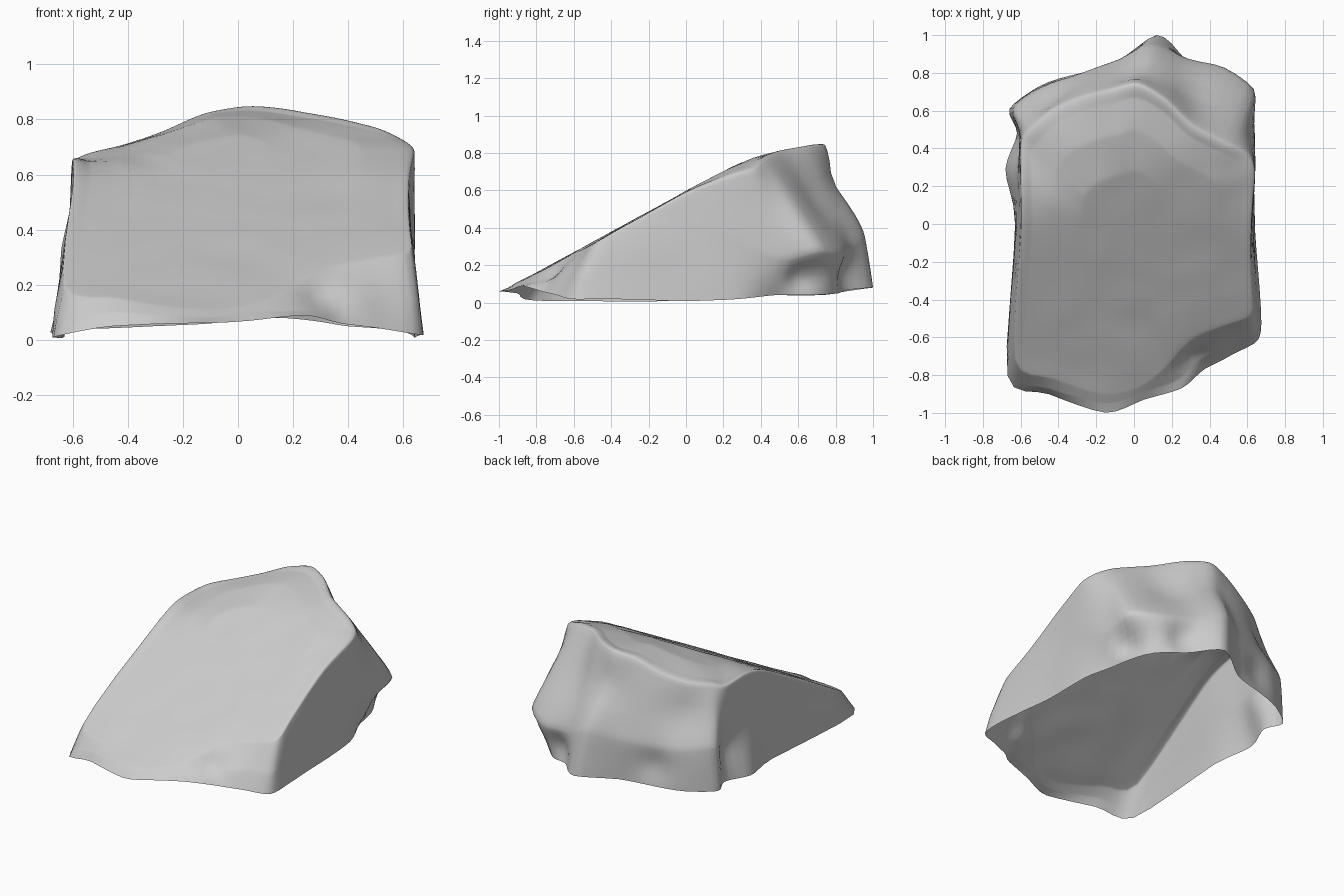
import bpy
import bmesh
from math import exp, sqrt
from mathutils import Vector, noise

default_cube = bpy.data.objects.get("Cube")
if default_cube:
    bpy.data.objects.remove(default_cube, do_unlink=True)


def ring(points):
    """Turn points given in hundredths into vectors."""
    return [Vector(point) / 100 for point in points]


def spline(before, start, end, after, t, tension):
    """Cardinal interpolation between start and end."""
    leave = (end - before) * tension
    arrive = (after - start) * tension
    chord = end - start
    square = 3 * chord - 2 * leave - arrive
    cubic = leave + arrive - 2 * chord
    return start + leave * t + square * t ** 2 + cubic * t ** 3


def smooth_path(points, steps, closed, tension):
    """Sample a smooth path passing through every control point."""
    count = len(points)
    result = []
    for i in range(count if closed else count - 1):
        wanted = (i - 1, i, i + 1, i + 2)
        if closed:
            control = [points[j % count] for j in wanted]
        else:
            control = [points[max(0, min(count - 1, j))] for j in wanted]
        result += [spline(*control, step / steps, tension)
                   for step in range(steps)]
    if not closed:
        result.append(points[-1])
    return result


# Open lower rim, from the front tip towards +x and around
rim = ring([
    (-15, -100, 6), (5, -93, 7), (25, -87, 9), (38, -77, 6), (52, -69, 4),
    (66, -61, 2), (67, -42, 2), (64, -5, 1), (63, 28, 2), (56, 48, 4),
    (54, 67, 4), (40, 82, 5), (27, 89, 7), (12, 100, 8), (-10, 85, 6),
    (-30, 80, 5), (-50, 73, 4), (-66, 61, 4), (-62, 48, 4), (-68, 29, 3),
    (-63, 0, 1), (-67, -80, 1), (-45, -90, 5)])

# Ledge line partway up the walls
ledge = ring([
    (-15, -95, 8), (5, -89, 10), (25, -82, 11), (39, -71, 14), (52, -63, 15),
    (65, -57, 14), (65, -38, 20), (63, 0, 30), (64, 30, 30), (64, 54, 24),
    (64, 72, 28), (43, 85, 27), (26, 89, 30), (8, 95, 38), (-8, 87, 34),
    (-32, 79, 31), (-48, 73, 31), (-64, 61, 33), (-61, 47, 34), (-62, 25, 32),
    (-62, 0, 30), (-66, -77, 7), (-45, -87, 10)])

# Crest line bounding the broad sloping face
crest = ring([
    (-15, -90, 11), (5, -85, 13), (21, -72, 20), (32, -60, 26), (48, -54, 29),
    (62, -48, 32), (62, -30, 42), (62, 2, 59), (64, 26, 68), (61, 37, 71),
    (51, 43, 76), (32, 53, 80), (17, 67, 83), (2, 75, 84), (-12, 72, 81),
    (-28, 68, 74), (-44, 61, 69), (-55, 51, 67), (-60, 43, 65), (-60, 20, 65),
    (-60, -5, 56), (-63, -72, 19), (-43, -82, 15)])


def slope_height(point):
    """Long even ramp, blending into a roof that falls away towards -x."""
    ramp = 0.6 + 0.55 * point.y
    roof = 0.76 + 0.12 * point.y - 0.33 * max(0, -0.1 - point.x)
    return (ramp + roof - sqrt((ramp - roof) ** 2 + 0.003)) / 2


def inner_ring(scale, follow):
    """Shrink the crest into the ramp, gradually following its plane."""
    centre = Vector((0, -0.1, 0))
    result = []
    for point in crest:
        moved = centre + (point - centre) * scale
        inherited = point.z + slope_height(moved) - slope_height(point)
        moved.z = inherited * (1 - follow) + slope_height(moved) * follow
        result.append(moved)
    return result


# Hollows and bulges: centre, radius, displacement
dents = [
    ((0.60, 0.66, 0.14), 0.10, (-0.07, -0.06, 0)),    # undercut
    ((0.35, 0.88, 0.16), 0.10, (-0.01, -0.05, 0)),    # rear undercut
    ((0.05, 0.83, 0.64), 0.14, (0, -0.05, 0)),        # hollow below peak
    ((0.30, 0.72, 0.56), 0.15, (-0.02, -0.03, 0)),    # upper rear hollow
    ((-0.30, 0.78, 0.18), 0.10, (0.01, -0.03, 0)),    # lower rear hollow
    ((-0.45, 0.66, 0.50), 0.14, (0.02, -0.03, 0)),    # corner hollow
    ((-0.62, 0.42, 0.24), 0.10, (0.03, 0, 0)),        # side cleft
    ((0.30, -0.72, 0.13), 0.08, (-0.01, 0.04, -0.01)),  # front notch
]


def weather(point):
    """Apply the local dents and a slight unevenness."""
    moved = point.copy()
    for centre, radius, push in dents:
        distance = (point - Vector(centre)).length / radius
        moved += Vector(push) * exp(-distance ** 2)
    moved += noise.noise_vector(point * 5) * 0.004
    moved.z = max(moved.z, 0)
    return moved


# Assemble the shell by splining across the rings
levels = [rim, ledge, crest, inner_ring(0.9, 0.6), inner_ring(0.7, 1),
          inner_ring(0.45, 1), inner_ring(0.2, 1)]
loops = [smooth_path(level, 4, True, 0.4) for level in levels]
columns = [smooth_path(column, 8, False, 0.15) for column in zip(*loops)]

bm = bmesh.new()
grid = [[bm.verts.new(weather(p)) for p in column] for column in columns]
for i, column in enumerate(grid):
    following = grid[(i + 1) % len(grid)]
    for j in range(len(column) - 1):
        bm.faces.new((column[j], following[j],
                      following[j + 1], column[j + 1]))
bm.faces.new([column[-1] for column in grid])

mesh = bpy.data.meshes.new("rock_shell")
bm.to_mesh(mesh)
bm.free()
rock = bpy.data.objects.new("rock_shell", mesh)
bpy.context.collection.objects.link(rock)

# Plain stone colour
stone = bpy.data.materials.new("stone_grey")
stone.use_nodes = True
grey = (0.6, 0.6, 0.6, 1)
stone.diffuse_color = grey
stone.node_tree.nodes["Principled BSDF"].inputs["Base Color"].default_value = grey
mesh.materials.append(stone)

# Soft shading with only real breaks kept sharp
bpy.ops.object.select_all(action="DESELECT")
rock.select_set(True)
bpy.context.view_layer.objects.active = rock
bpy.ops.object.shade_smooth_by_angle(angle=0.9)
